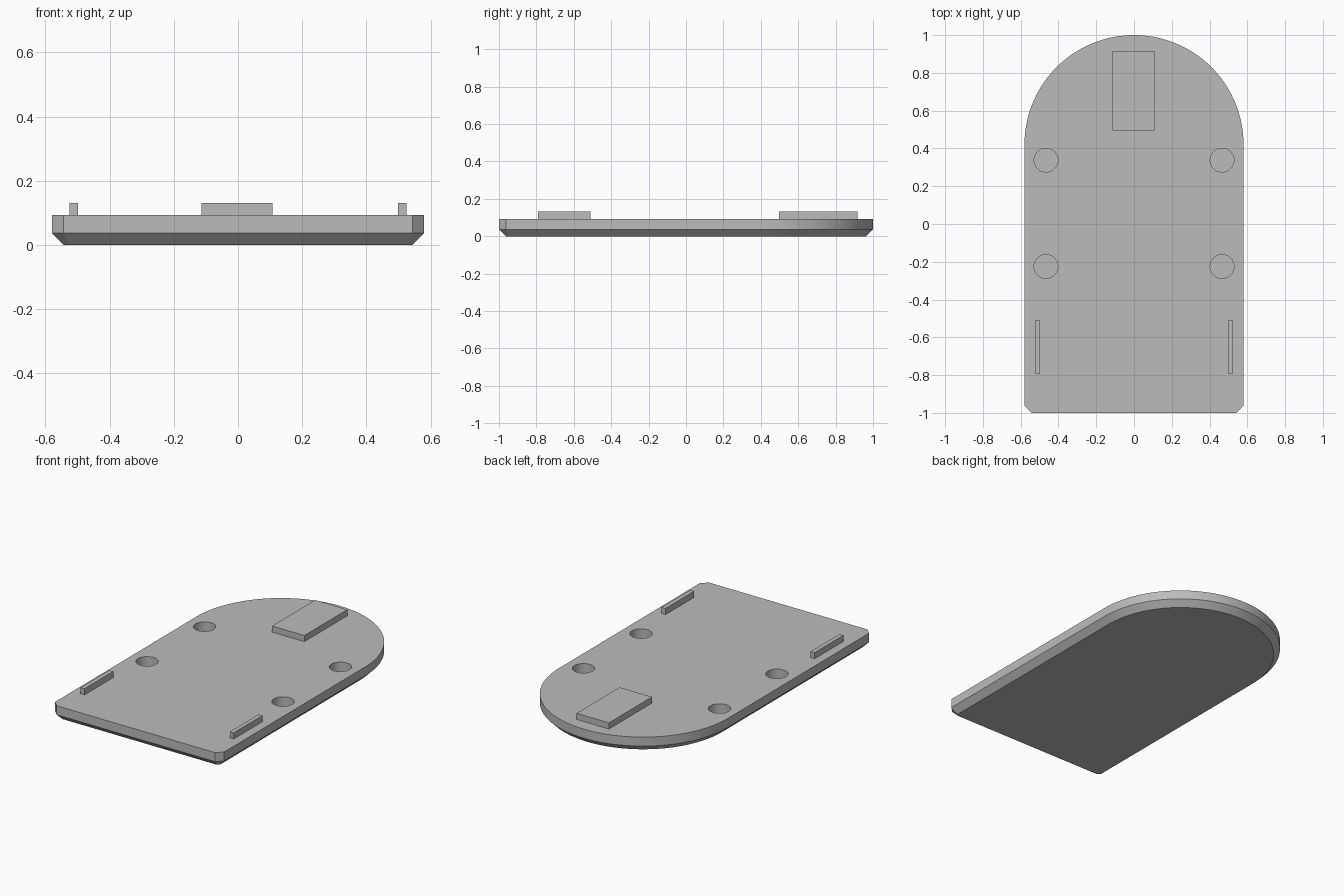
import bpy, bmesh
from math import sin, cos, pi, sqrt

default = bpy.data.objects.get("Cube")
if default:
    bpy.data.objects.remove(default, do_unlink=True)

HALF_W, CHAMFER, TOP, TAB_H = 0.58, 0.037, 0.093, 0.038

grey = bpy.data.materials.new("plain grey")
grey.use_nodes = True
grey.diffuse_color = (0.5, 0.5, 0.5, 1)
grey.node_tree.nodes["Principled BSDF"].inputs["Base Color"].default_value = (0.5, 0.5, 0.5, 1)


def make_object(name, bm):
    bmesh.ops.recalc_face_normals(bm, faces=bm.faces)
    mesh = bpy.data.meshes.new(name)
    bm.to_mesh(mesh)
    bm.free()
    mesh.materials.append(grey)
    obj = bpy.data.objects.new(name, mesh)
    bpy.context.collection.objects.link(obj)
    return obj


def outline(inset, segments=72):
    """Arched outline with clipped front corners, shrunk evenly by inset."""
    r = HALF_W - inset
    arc_y = 1 - HALF_W
    front = -1 + inset
    leg = CHAMFER - inset * (2 - sqrt(2))
    pts = [(r * cos(pi * i / segments), arc_y + r * sin(pi * i / segments))
           for i in range(segments + 1)]
    return pts + [(-r, front + leg), (-r + leg, front), (r - leg, front), (r, front + leg)]


def box(name, x0, x1, y0, y1, z0, z1):
    bm = bmesh.new()
    bmesh.ops.create_cube(bm, size=1)
    for v in bm.verts:
        v.co = (x1 if v.co.x > 0 else x0, y1 if v.co.y > 0 else y0, z1 if v.co.z > 0 else z0)
    return make_object(name, bm)


# Base plate: bevelled underside, straight rim, flat top
bm = bmesh.new()
rings = [[bm.verts.new((x, y, z)) for x, y in outline(inset)]
         for inset, z in ((CHAMFER, 0), (0, CHAMFER), (0, TOP))]
for low, high in zip(rings, rings[1:]):
    for i in range(len(low)):
        j = (i + 1) % len(low)
        bm.faces.new((low[i], low[j], high[j], high[i]))
bm.faces.new(rings[0])
bm.faces.new(rings[-1])
plate = make_object("base_plate", bm)

# Four blind round holes
HOLE_DEPTH = 0.075
bm = bmesh.new()
for x in (-0.466, 0.466):
    for y in (-0.225, 0.338):
        made = bmesh.ops.create_cone(bm, cap_ends=True, segments=48, radius1=0.063,
                                     radius2=0.063, depth=2 * HOLE_DEPTH)
        bmesh.ops.translate(bm, verts=made["verts"], vec=(x, y, TOP))
cutter = make_object("hole_cutter", bm)
cutter.hide_render = True
cut = plate.modifiers.new("holes", "BOOLEAN")
cut.operation = "DIFFERENCE"
cut.solver = "EXACT"
cut.object = cutter
bpy.ops.object.select_all(action="DESELECT")
plate.select_set(True)
bpy.context.view_layer.objects.active = plate
bpy.ops.object.modifier_apply(modifier=cut.name)
bpy.data.objects.remove(cutter, do_unlink=True)
bpy.ops.object.shade_smooth_by_angle(angle=pi / 6)

# Raised block at the arched end and thin side tabs near the front
box("rear_block", -0.114, 0.108, 0.496, 0.917, TOP, TOP + TAB_H)
box("left_tab", 0.498, 0.525, -0.792, -0.51, TOP, TOP + TAB_H)
box("right_tab", -0.525, -0.498, -0.792, -0.51, TOP, TOP + TAB_H)
